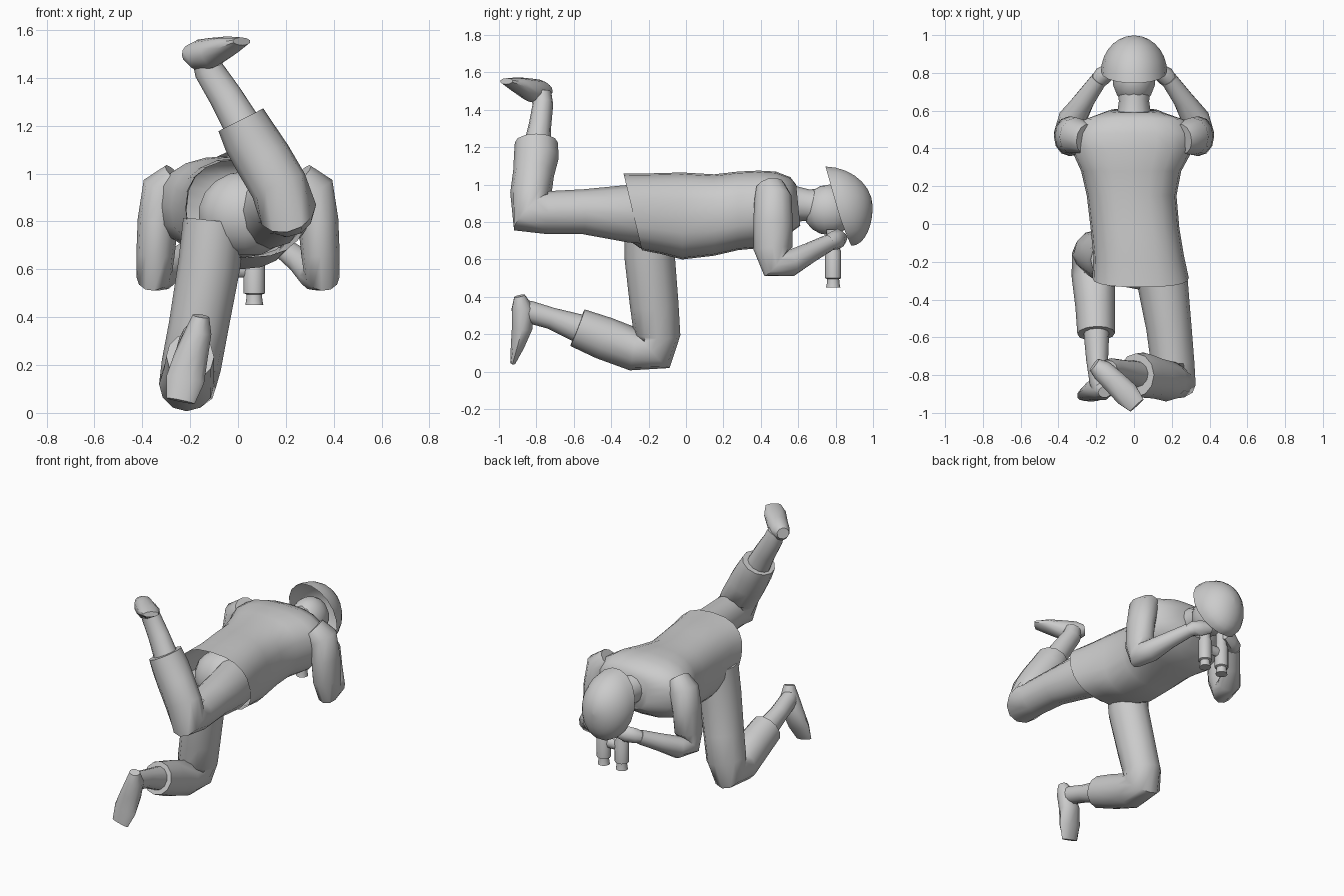
import bpy, bmesh, math
from mathutils import Vector

grey = bpy.data.materials.new("plain grey")
grey.diffuse_color = (0.6, 0.6, 0.6, 1)


def finish(name, bm, angle=50):
    bmesh.ops.recalc_face_normals(bm, faces=bm.faces)
    me = bpy.data.meshes.new(name)
    bm.to_mesh(me)
    bm.free()
    me.materials.append(grey)
    ob = bpy.data.objects.new(name, me)
    bpy.context.collection.objects.link(ob)
    bpy.ops.object.select_all(action='DESELECT')
    ob.select_set(True)
    bpy.context.view_layer.objects.active = ob
    bpy.ops.object.shade_smooth_by_angle(angle=math.radians(angle))
    return ob


def skin(name, rings, cap_start=True, cap_end=True, angle=50):
    """Join a series of equal point rings into a tube."""
    bm = bmesh.new()
    vs = [[bm.verts.new(p) for p in r] for r in rings]
    n = len(vs[0])
    for a, b in zip(vs, vs[1:]):
        for i in range(n):
            j = (i + 1) % n
            bm.faces.new((a[i], a[j], b[j], b[i]))
    if cap_start:
        bm.faces.new(vs[0])
    if cap_end:
        bm.faces.new(vs[-1])
    return finish(name, bm, angle)


def limb(name, stations, hint=(1, 0, 0), n=12, angle=50):
    """Tube along stations (x, y, z, radius along hint, other radius)."""
    pts = [Vector(s[:3]) for s in stations]
    rings = []
    for i, s in enumerate(stations):
        t = Vector()
        if i > 0:
            t += (pts[i] - pts[i - 1]).normalized()
        if i < len(pts) - 1:
            t += (pts[i + 1] - pts[i]).normalized()
        t.normalize()
        h = Vector(hint)
        u = (h - t * h.dot(t)).normalized()
        v = t.cross(u)
        rings.append([pts[i] + u * s[3] * math.cos(a) + v * s[4] * math.sin(a)
                      for a in (2 * math.pi * k / n for k in range(n))])
    return skin(name, rings, angle=angle)


def ellipsoid(name, centre, radii):
    bm = bmesh.new()
    bmesh.ops.create_uvsphere(bm, u_segments=14, v_segments=9, radius=1)
    for v in bm.verts:
        v.co = Vector([c + r * k for c, r, k in zip(centre, radii, v.co)])
    return finish(name, bm)


# Jacket: left, right, bottom, top, y and lean of each ring
rings = []
for y, x0, x1, z0, z1, lean in [
        (-0.285, -0.22, 0.29, 0.65, 1.06, -0.24), (-0.17, -0.215, 0.265, 0.63, 1.06, -0.15),
        (-0.02, -0.23, 0.24, 0.60, 1.065, 0), (0.15, -0.25, 0.225, 0.62, 1.055, 0),
        (0.28, -0.28, 0.25, 0.65, 1.07, 0), (0.39, -0.33, 0.31, 0.66, 1.075, 0),
        (0.48, -0.33, 0.32, 0.69, 1.07, 0), (0.55, -0.27, 0.27, 0.73, 1.04, 0.05),
        (0.60, -0.13, 0.13, 0.78, 1.0, -0.1)]:
    xc, zc, rx, rz = (x0 + x1) / 2, (z0 + z1) / 2, (x1 - x0) / 2, (z1 - z0) / 2
    ring = []
    for k in range(20):
        c, s = math.cos(k * math.pi / 10), math.sin(k * math.pi / 10)
        px = rx * math.copysign(abs(c) ** 0.8, c)
        pz = rz * math.copysign(abs(s) ** 0.8, s)
        ring.append((xc + px, y + lean * pz, zc + pz))
    rings.append(ring)
skin("jacket", rings, cap_start=False)

# Trousers
ellipsoid("trouser_seat", (0.03, -0.19, 0.83), (0.2, 0.16, 0.18))
limb("raised_trouser_leg", [
    (0.11, -0.15, 0.84, 0.14, 0.16), (0.15, -0.30, 0.845, 0.135, 0.155),
    (0.185, -0.55, 0.855, 0.12, 0.12), (0.205, -0.74, 0.85, 0.115, 0.115),
    (0.205, -0.83, 0.85, 0.125, 0.13), (0.17, -0.83, 0.95, 0.12, 0.11),
    (0.105, -0.815, 1.06, 0.12, 0.11), (0.05, -0.80, 1.15, 0.115, 0.12),
    (0.012, -0.80, 1.225, 0.105, 0.115)])
limb("kneeling_trouser_leg", [
    (-0.10, -0.19, 0.80, 0.13, 0.14), (-0.12, -0.195, 0.62, 0.13, 0.135),
    (-0.165, -0.17, 0.36, 0.125, 0.13), (-0.195, -0.155, 0.20, 0.125, 0.125),
    (-0.21, -0.17, 0.12, 0.12, 0.13), (-0.215, -0.28, 0.12, 0.115, 0.115),
    (-0.205, -0.44, 0.18, 0.105, 0.115), (-0.20, -0.58, 0.235, 0.10, 0.105)])

# Lower shins and boots
limb("raised_ankle", [(0.03, -0.80, 1.18, 0.08, 0.075), (-0.05, -0.78, 1.32, 0.07, 0.06),
                      (-0.12, -0.765, 1.43, 0.063, 0.055), (-0.14, -0.77, 1.49, 0.055, 0.05)])
limb("raised_boot", [(-0.21, -0.745, 1.505, 0.035, 0.04), (-0.17, -0.775, 1.495, 0.065, 0.06),
                     (-0.11, -0.83, 1.505, 0.063, 0.065), (-0.04, -0.90, 1.535, 0.04, 0.07),
                     (0.015, -0.96, 1.553, 0.017, 0.05)], hint=(0, 0, 1), n=10)
limb("kneeling_ankle", [(-0.20, -0.54, 0.22, 0.07, 0.08), (-0.195, -0.72, 0.285, 0.058, 0.058),
                        (-0.18, -0.84, 0.32, 0.055, 0.06), (-0.17, -0.89, 0.34, 0.045, 0.05)])
limb("kneeling_boot", [(-0.155, -0.89, 0.405, 0.035, 0.03), (-0.165, -0.875, 0.34, 0.055, 0.06),
                       (-0.195, -0.875, 0.24, 0.07, 0.058), (-0.22, -0.90, 0.14, 0.08, 0.038),
                       (-0.24, -0.925, 0.05, 0.06, 0.015)], n=10)

for side, s in (("left", -1), ("right", 1)):
    # Sleeves, hands and binocular barrels
    limb(side + "_sleeve", [
        (s * 0.255, 0.45, 0.985, 0.07, 0.08), (s * 0.31, 0.465, 0.93, 0.095, 0.10),
        (s * 0.335, 0.465, 0.80, 0.085, 0.105), (s * 0.345, 0.465, 0.66, 0.08, 0.105),
        (s * 0.35, 0.475, 0.575, 0.075, 0.085), (s * 0.325, 0.56, 0.58, 0.075, 0.07),
        (s * 0.26, 0.66, 0.635, 0.055, 0.055), (s * 0.185, 0.765, 0.69, 0.045, 0.045)])
    limb(side + "_hand", [
        (s * 0.20, 0.745, 0.68, 0.035, 0.04), (s * 0.165, 0.785, 0.70, 0.05, 0.05),
        (s * 0.12, 0.815, 0.71, 0.055, 0.04), (s * 0.06, 0.835, 0.715, 0.03, 0.03)],
        hint=(0, 0, 1), n=8)
    limb(side + "_barrel", [
        (s * 0.068, 0.787, 0.76, 0.035, 0.035), (s * 0.068, 0.787, 0.66, 0.035, 0.035),
        (s * 0.068, 0.787, 0.64, 0.045, 0.043), (s * 0.068, 0.787, 0.50, 0.045, 0.043),
        (s * 0.068, 0.787, 0.495, 0.032, 0.032), (s * 0.068, 0.787, 0.47, 0.034, 0.034),
        (s * 0.068, 0.787, 0.45, 0.038, 0.038)], angle=35)
limb("binocular_bridge", [(-0.06, 0.787, 0.6, 0.035, 0.025), (0.06, 0.787, 0.6, 0.035, 0.025)],
     hint=(0, 0, 1), n=8)

# Neck and head
limb("neck", [(0, 0.55, 0.90, 0.095, 0.10), (0, 0.65, 0.89, 0.08, 0.085),
              (0, 0.75, 0.88, 0.09, 0.10)])
ellipsoid("head", (0, 0.765, 0.865), (0.115, 0.14, 0.135))

# Helmet: open dome with a leaning rim
rings = []
for k in range(8):
    t = k / 7 * math.pi * 0.49
    w, d = math.cos(t), math.sin(t)
    ring = []
    for a in (2 * math.pi * i / 18 for i in range(18)):
        c, h = math.cos(a), math.sin(a)
        rim = 0.805 - 0.06 * h + (0.02 if h < 0 else 0.0) * h * h
        ring.append((0.175 * w * c, rim * (1 - d) + 0.998 * d,
                     0.885 + 0.215 * w * h - 0.005 * d))
    rings.append(ring)
skin("helmet", rings, cap_start=False)
